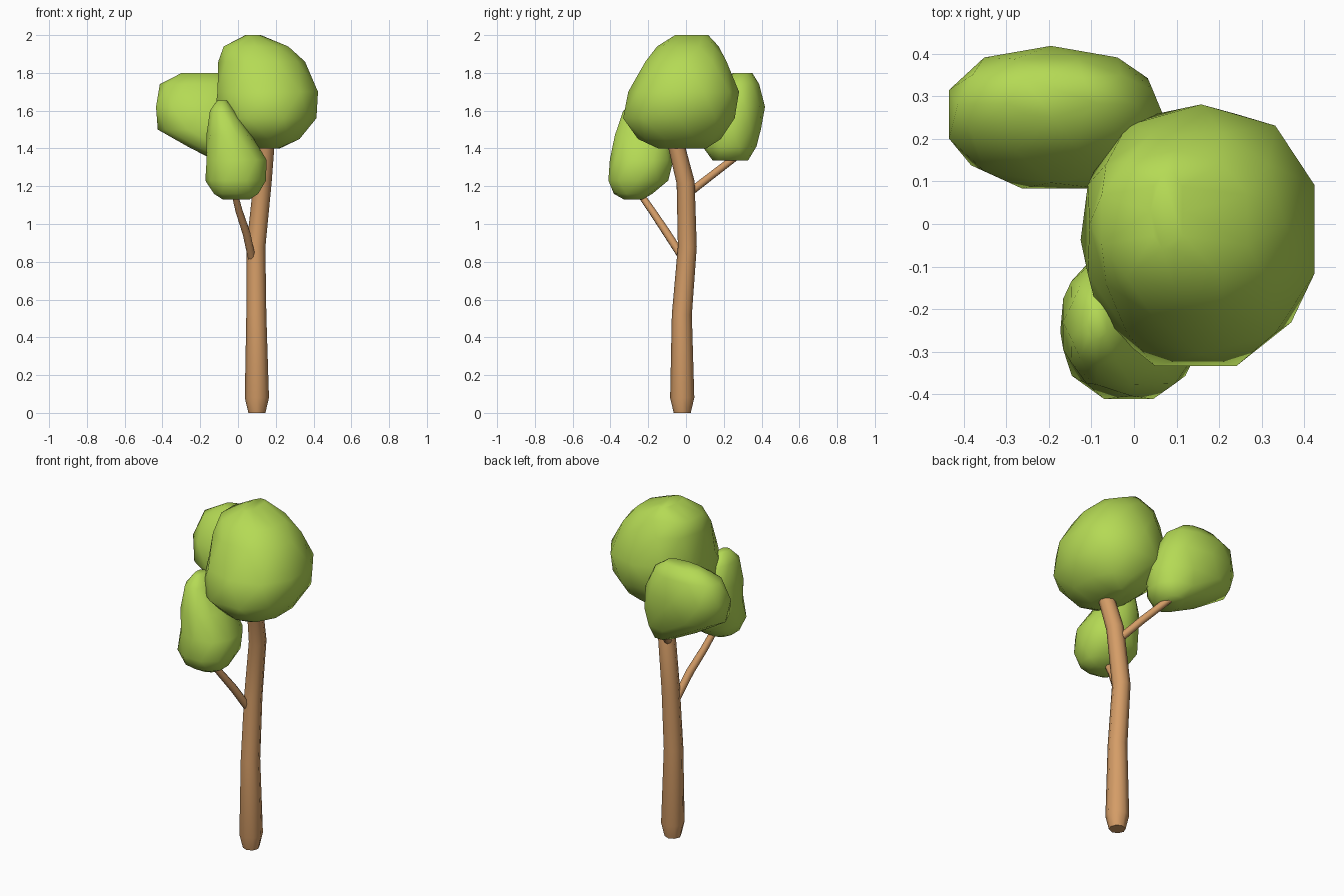
import bpy, bmesh
from math import sin, cos, pi, radians, copysign

cube = bpy.data.objects.get("Cube")
if cube:
    bpy.data.objects.remove(cube, do_unlink=True)


def material(name, rgb):
    mat = bpy.data.materials.new(name)
    mat.use_nodes = True
    mat.diffuse_color = (*rgb, 1)
    mat.node_tree.nodes["Principled BSDF"].inputs["Base Color"].default_value = (*rgb, 1)
    return mat


bark = material("bark_brown", (0.66, 0.335, 0.135))
leaf = material("leaf_green", (0.46, 0.70, 0.09))


def select_only(obj):
    bpy.ops.object.select_all(action='DESELECT')
    obj.select_set(True)
    bpy.context.view_layer.objects.active = obj


def limb(name, points):
    """Tapered tube through (x, y, z, radius) points."""
    curve = bpy.data.curves.new(name, 'CURVE')
    curve.dimensions = '3D'
    curve.bevel_depth = 1
    curve.bevel_resolution = 2
    curve.use_fill_caps = True
    spline = curve.splines.new('POLY')
    spline.points.add(len(points) - 1)
    for p, (x, y, z, r) in zip(spline.points, points):
        p.co = (x, y, z, 1)
        p.radius = r
    obj = bpy.data.objects.new(name, curve)
    bpy.context.collection.objects.link(obj)
    curve.materials.append(bark)
    select_only(obj)
    bpy.ops.object.convert(target='MESH')
    bpy.ops.object.shade_smooth_by_angle(angle=radians(50))


def rounded(v, power=0.88):
    return copysign(abs(v) ** power, v)


def foliage(name, layers, sides=10):
    """Blob lofted through layers of (z, x min, x max, y min, y max)."""
    bm = bmesh.new()
    rings = []
    for i, (z, x0, x1, y0, y1) in enumerate(layers):
        ring = []
        for k in range(sides):
            a = 2 * pi * (k + 0.5 * (i % 2)) / sides
            ring.append(bm.verts.new(((x0 + x1) / 2 + (x1 - x0) / 2 * rounded(cos(a)) * 1.02,
                                      (y0 + y1) / 2 + (y1 - y0) / 2 * rounded(sin(a)) * 1.02, z)))
        rings.append(ring)
    # Staggered rings are joined by triangles
    for i in range(len(rings) - 1):
        low, high = rings[i], rings[i + 1]
        for k in range(sides):
            n = (k + 1) % sides
            if i % 2 == 0:
                bm.faces.new((low[k], low[n], high[k]))
                bm.faces.new((low[n], high[n], high[k]))
            else:
                bm.faces.new((low[k], high[n], high[k]))
                bm.faces.new((low[k], low[n], high[n]))
    bm.faces.new(rings[0])
    bm.faces.new(rings[-1])
    bmesh.ops.recalc_face_normals(bm, faces=bm.faces)
    mesh = bpy.data.meshes.new(name)
    bm.to_mesh(mesh)
    bm.free()
    mesh.materials.append(leaf)
    obj = bpy.data.objects.new(name, mesh)
    bpy.context.collection.objects.link(obj)
    select_only(obj)
    bpy.ops.object.shade_smooth()


# Trunk and its two branches
limb("trunk", [(.1, -.02, 0, .045), (.1, -.02, .08, .064), (.097, -.022, .52, .053),
               (.095, .007, .88, .05), (.13, -.002, 1.22, .048), (.15, -.055, 1.43, .044)])
limb("front_branch", [(.075, -.01, .81, .022), (.045, -.1, .95, .022),
                      (.005, -.18, 1.07, .02), (-.02, -.25, 1.17, .018)])
limb("back_branch", [(.11, .01, 1.16, .022), (.05, .12, 1.245, .021),
                     (-.03, .25, 1.345, .02), (-.05, .28, 1.37, .018)])

# Leaf masses
foliage("crown_foliage", [(1.4, .1, .22, -.15, .11), (1.45, 0, .33, -.25, .18),
                          (1.56, -.12, .41, -.34, .265), (1.7, -.115, .43, -.3, .275),
                          (1.86, -.1, .35, -.22, .22), (1.94, -.08, .27, -.15, .17),
                          (2.0, .04, .12, -.06, .12)])
foliage("back_foliage", [(1.335, -.12, .02, .14, .33), (1.41, -.27, .06, .09, .37),
                         (1.5, -.42, .07, .08, .4), (1.62, -.44, .05, .1, .415),
                         (1.74, -.41, 0, .17, .39), (1.8, -.3, -.08, .25, .35)])
foliage("front_foliage", [(1.13, -.08, .06, -.33, -.23), (1.16, -.13, .11, -.38, -.18),
                          (1.23, -.17, .145, -.415, -.09), (1.34, -.17, .155, -.4, -.07),
                          (1.47, -.165, .07, -.38, -.08), (1.6, -.15, -.02, -.33, -.13),
                          (1.655, -.11, -.06, -.27, -.19)])
